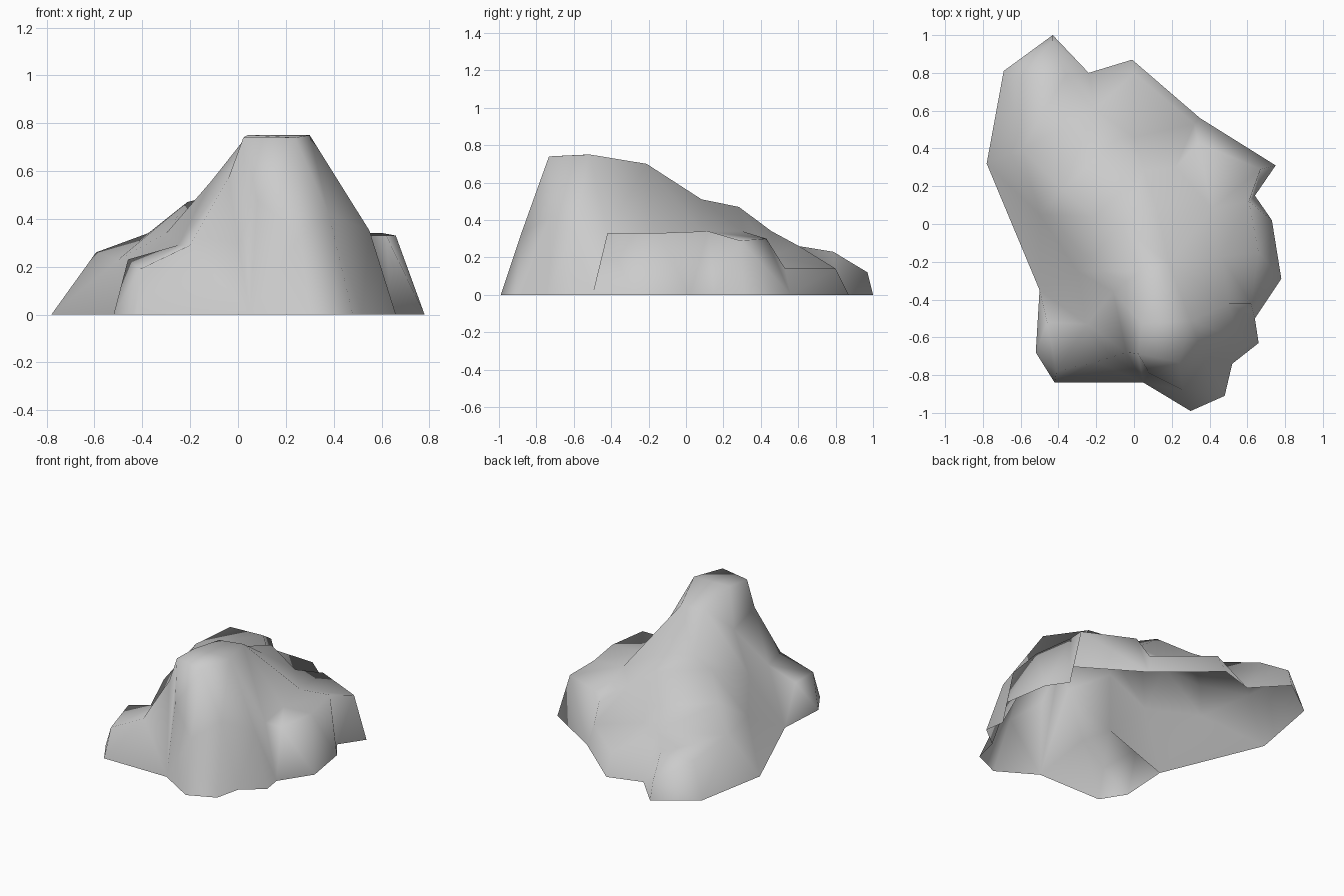
import bpy
from mathutils import Vector
from mathutils.geometry import delaunay_2d_cdt

default_cube = bpy.data.objects.get("Cube")
if default_cube:
    bpy.data.objects.remove(default_cube, do_unlink=True)


def make_material(name, colour):
    material = bpy.data.materials.new(name)
    material.use_nodes = True
    material.diffuse_color = colour
    shader = next(node for node in material.node_tree.nodes if node.type == "BSDF_PRINCIPLED")
    shader.inputs["Base Color"].default_value = colour
    return material


def crease(*path):
    """A single crest or hollow line, given in hundredths of a unit."""
    return [Vector(point) / 100 for point in path]


def ridge(*path):
    """The two rails of a flat-topped ridge from its centre line and half widths."""
    centre = crease(*[point[:3] for point in path])
    left_rail, right_rail = [], []
    for index, (point, station) in enumerate(zip(centre, path)):
        before = centre[max(index - 1, 0)]
        after = centre[min(index + 1, len(centre) - 1)]
        along = (after - before).to_2d().normalized()
        sideways = Vector((-along.y, along.x, 0)) * station[3] / 100
        left_rail.append(point + sideways)
        right_rail.append(point - sideways)
    return [left_rail, right_rail]


def build_rock(name, outline, lines, material):
    """Span the ground outline with facets that follow the crest lines."""
    points = [Vector((x, y, 0)) / 100 for x, y in outline]
    count = len(points)
    edges = [(index, (index + 1) % count) for index in range(count)]
    for line in lines:
        start = len(points)
        points.extend(line)
        edges.extend((index, index + 1) for index in range(start, len(points) - 1))

    flat = [point.to_2d() for point in points]
    spots, _, faces, origins, _, _ = delaunay_2d_cdt(flat, edges, [], 1, 0.0001)
    verts = [(spot.x, spot.y, points[source[0]].z) for spot, source in zip(spots, origins)]

    mesh = bpy.data.meshes.new(name)
    mesh.from_pydata(verts, [], faces)
    mesh.materials.append(material)
    # Smooth shading over the whole weathered surface
    for face in mesh.polygons:
        face.use_smooth = True
        if face.normal.z < 0:
            face.flip()
    mesh.update()
    rock = bpy.data.objects.new(name, mesh)
    bpy.context.collection.objects.link(rock)


# Ground outline, counter-clockwise
outline = [
    (-43, 100), (-69, 81), (-78, 32), (-50, -35), (-52, -68), (-42, -84),
    (5, -84), (30, -99), (48, -91), (52, -74), (66, -63), (64, -50),
    (78, -29), (73, 2), (64, 15), (75, 31), (35, 56), (-1, 87), (-24, 80),
]

# Main ridge, from the summit down to the tip of the tail
main_ridge = ridge(
    (13, -71, 74, 11), (17, -52, 75, 13), (11, -23, 70, 8), (3, 4, 51, 10),
    (-8, 16, 47, 18), (-23, 32, 34, 20), (-40, 50, 26, 22), (-48, 78, 23, 12),
    (-43, 97, 12, 0),
)
# Ledge along the side of the summit
side_shelf = ridge((56, -42, 33, 6), (56, -16, 33, 10), (51, 10, 34, 10))

left_shoulder = crease((-4, -68, 57), (-11, -36, 56))
left_hollow = crease((-25, -53, 29), (-30, -25, 34), (-50, 5, 23))
front_lobe = crease((-46, -52, 23), (-41, -78, 19), (-20, -73, 29))
front_apron = crease((8, -79, 48), (26, -88, 33))
front_wall = crease((38, -72, 42), (55, -60, 35))
back_spur = crease((67, 29, 29), (34, 43, 30), (22, 30, 34))
back_lobe = crease((32, 53, 14), (0, 80, 14))
back_hollow = crease((0, 46, 21))

stone = make_material("grey_stone", (0.6, 0.6, 0.6, 1))
lines = main_ridge + side_shelf + [
    left_shoulder, left_hollow, front_lobe, front_apron,
    front_wall, back_spur, back_lobe, back_hollow,
]
build_rock("rock", outline, lines, stone)
